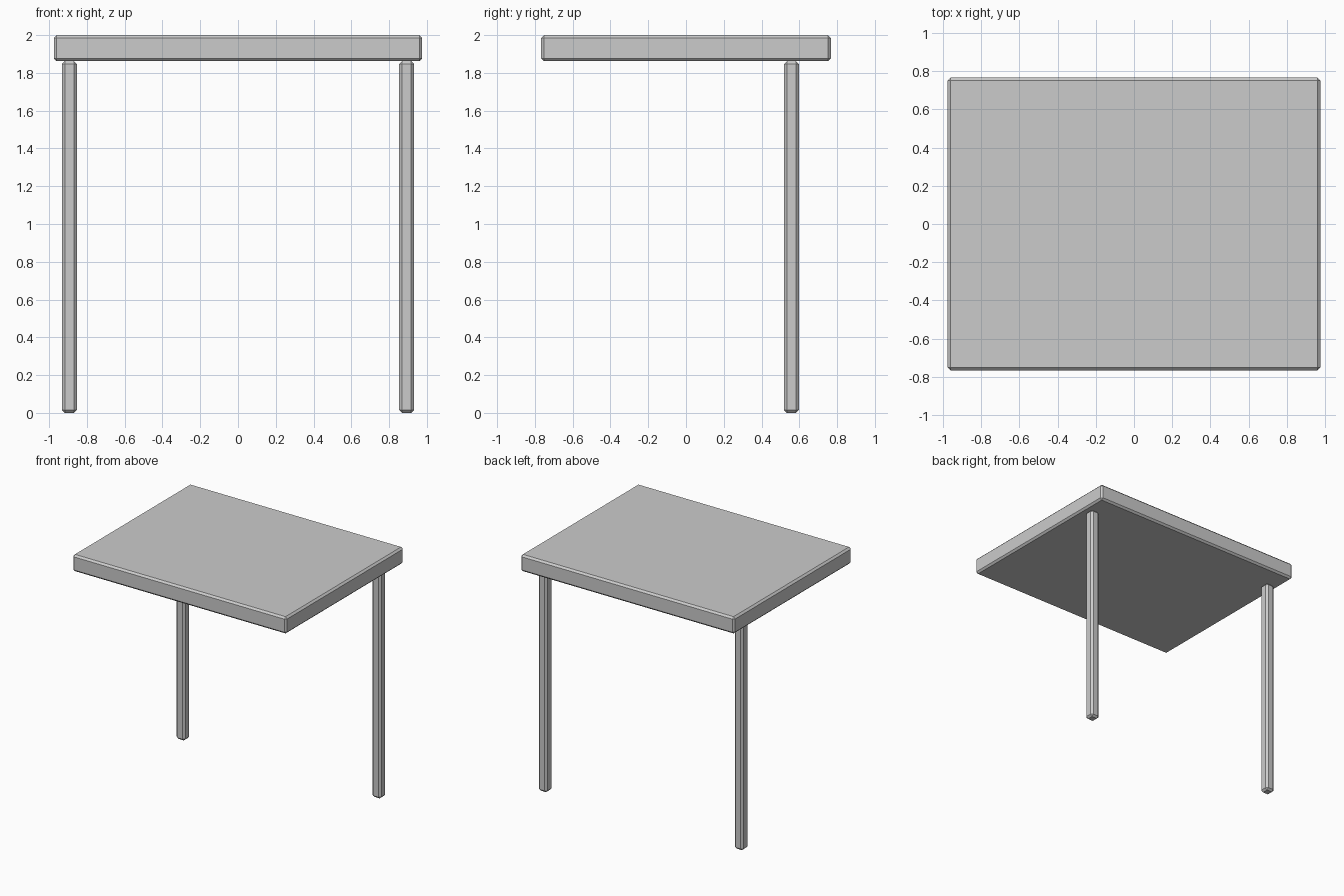
import bpy
import bmesh

if "Cube" in bpy.data.objects:
    bpy.data.objects.remove(bpy.data.objects["Cube"])


def chamfered_box(name, size, centre, chamfer):
    """Box with a single flat chamfer on every edge."""
    bm = bmesh.new()
    bmesh.ops.create_cube(bm, size=1)
    bmesh.ops.scale(bm, vec=size, verts=bm.verts)
    bmesh.ops.bevel(bm, geom=bm.edges[:], offset=chamfer, offset_type='OFFSET',
                    segments=1, profile=0.5, affect='EDGES')
    mesh = bpy.data.meshes.new(name)
    bm.to_mesh(mesh)
    bm.free()
    obj = bpy.data.objects.new(name, mesh)
    obj.location = centre
    bpy.context.collection.objects.link(obj)
    return obj


# Table top slab
TOP_Z, SLAB = 2.0, 0.138
chamfered_box("table_top", (1.95, 1.534, SLAB), (0, 0, TOP_Z - SLAB / 2), 0.015)

# Two legs along the back edge only; the front edge is unsupported
LEG_H = TOP_Z - SLAB
for side, x in (("left", -0.893), ("right", 0.893)):
    chamfered_box(f"back_{side}_leg", (0.08, 0.08, LEG_H), (x, 0.558, LEG_H / 2), 0.016)
